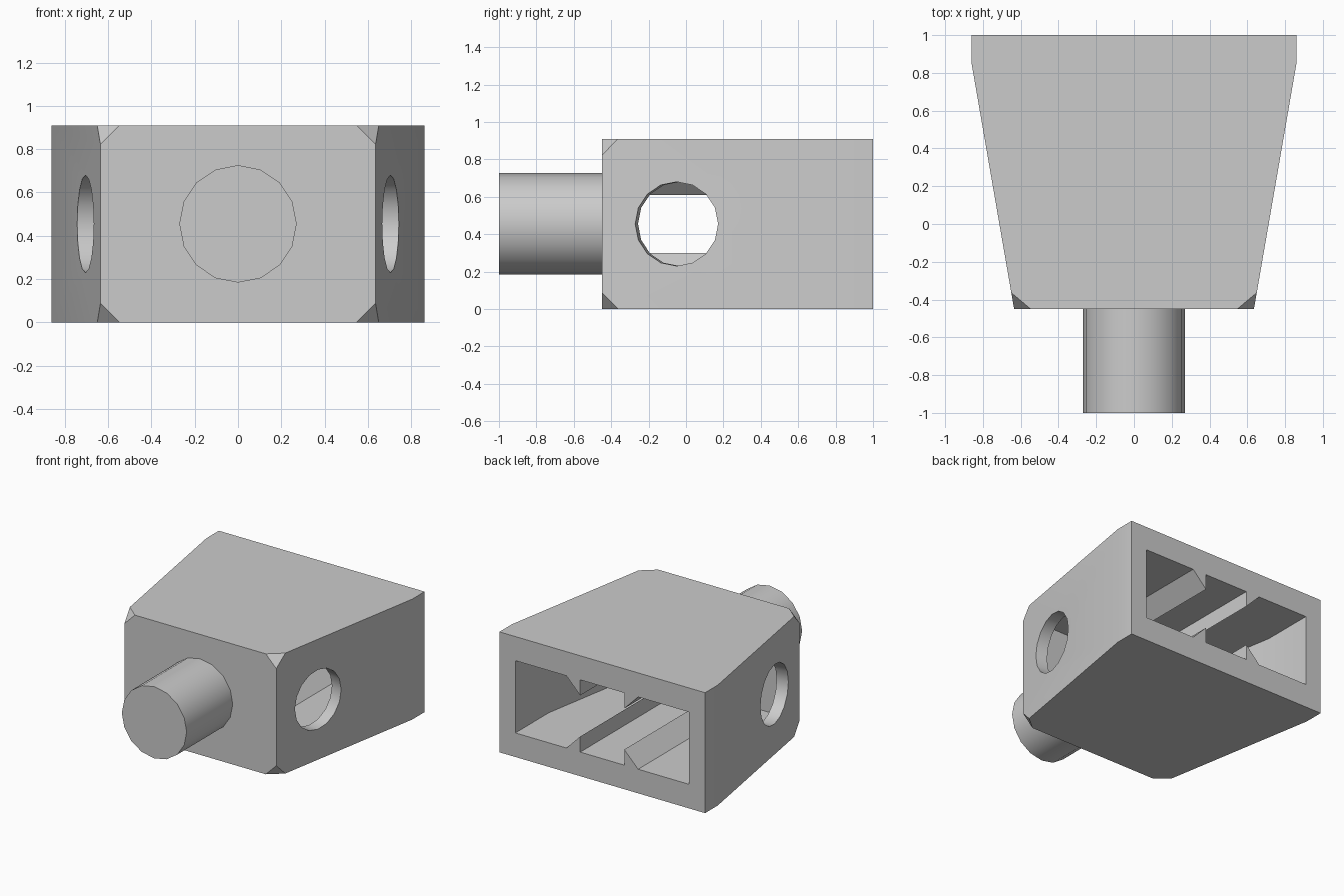
import bpy, bmesh, math
from mathutils import Matrix, Vector

cube = bpy.data.objects.get("Cube")
if cube:
    bpy.data.objects.remove(cube, do_unlink=True)

HEIGHT, MID = 0.91, 0.455
FRONT, BACK = -0.45, 1.0
TAPER = math.atan2(0.225, 1.3)

grey = bpy.data.materials.new("plain_grey")
grey.use_nodes = True
grey.diffuse_color = (0.6, 0.6, 0.6, 1)
grey.node_tree.nodes["Principled BSDF"].inputs["Base Color"].default_value = (0.6, 0.6, 0.6, 1)


def finish(bm, name):
    bmesh.ops.recalc_face_normals(bm, faces=bm.faces)
    mesh = bpy.data.meshes.new(name)
    bm.to_mesh(mesh)
    bm.free()
    mesh.materials.append(grey)
    obj = bpy.data.objects.new(name, mesh)
    bpy.context.collection.objects.link(obj)
    return obj


def prism(points, direction):
    """Solid made by sweeping a flat outline along a direction."""
    bm = bmesh.new()
    face = bm.faces.new([bm.verts.new(p) for p in points])
    moved = bmesh.ops.extrude_face_region(bm, geom=[face], use_keep_orig=True)["geom"]
    bmesh.ops.translate(bm, vec=Vector(direction),
                        verts=[v for v in moved if isinstance(v, bmesh.types.BMVert)])
    return bm


def mirrored(half, z):
    """Symmetric plan outline from its right half."""
    return [(x, y, z) for x, y in half] + [(-x, y, z) for x, y in reversed(half)]


def rod(name, radius, depth, matrix):
    bm = bmesh.new()
    bmesh.ops.create_cone(bm, cap_ends=True, segments=16, radius1=radius,
                          radius2=radius, depth=depth, matrix=matrix)
    return finish(bm, name)


def subtract(target, cutter):
    mod = target.modifiers.new("cut", 'BOOLEAN')
    mod.operation, mod.solver, mod.object = 'DIFFERENCE', 'EXACT', cutter
    bpy.context.view_layer.objects.active = target
    bpy.ops.object.modifier_apply(modifier=mod.name)
    bpy.data.objects.remove(cutter, do_unlink=True)


# Tapered block with its four front corners clipped
bm = prism(mirrored([(0.635, FRONT), (0.86, 0.85), (0.86, BACK)], 0), (0, 0, HEIGHT))
corners = [v for v in bm.verts if v.co.y < FRONT + 0.01]
bmesh.ops.bevel(bm, geom=corners, offset=0.088, segments=1, affect='VERTICES')
body = finish(bm, "body")

# Cavity open at the back, with barbed ribs left on floor and ceiling
cavity = finish(prism(mirrored([(0.576, -0.27), (0.726, 0.6), (0.726, 1.1)], 0.182),
                      (0, 0, 0.546)), "cavity_cutter")
for side in (1, -1):
    for up in (1, -1):
        profile = [(0.184, -0.38), (0.184, -0.155), (0.3, -0.273), (0.3, -0.38)]
        points = [(side * x, -0.4, MID + up * z) for x, z in profile]
        subtract(cavity, finish(prism(points, (0, 1.6, 0)), "rib_cutter"))
subtract(body, cavity)

# Round side holes, square to the tapered sides
for side in (1, -1):
    place = (Matrix.Translation((side * 0.704, -0.05, MID))
             @ Matrix.Rotation(-side * TAPER, 4, 'Z')
             @ Matrix.Rotation(math.pi / 2, 4, 'Y'))
    subtract(body, rod("hole_cutter", 0.225, 0.5, place))

# Front pin
pin = rod("front_pin", 0.271, 0.57, Matrix.Translation((0, -0.715, MID))
          @ Matrix.Rotation(math.pi / 2, 4, 'X'))

for obj in (body, pin):
    bpy.ops.object.select_all(action='DESELECT')
    obj.select_set(True)
    bpy.context.view_layer.objects.active = obj
    bpy.ops.object.shade_smooth_by_angle(angle=math.radians(30))
